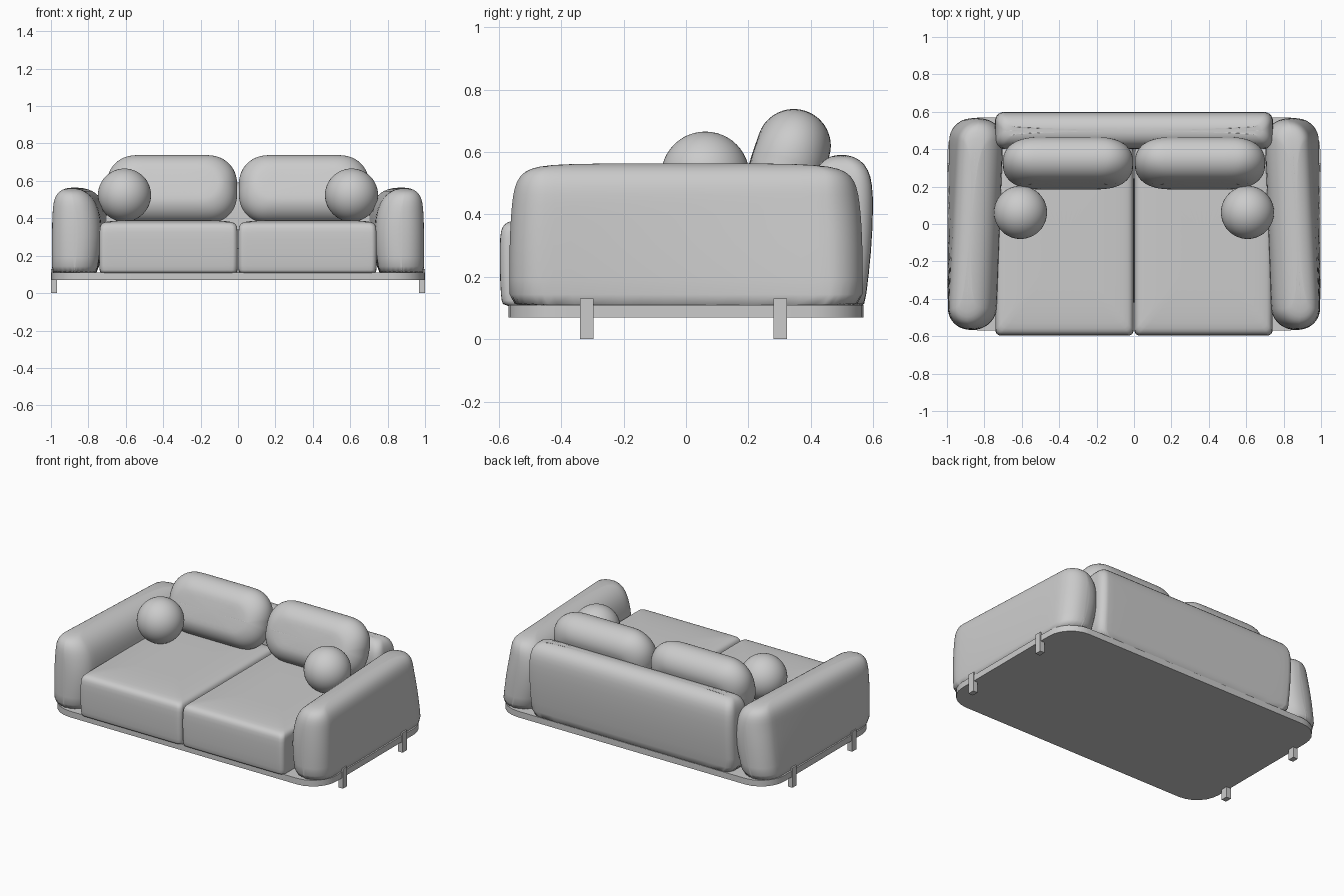
import bpy, bmesh
from math import sin, cos, pi, radians
from mathutils import Matrix

if "Cube" in bpy.data.objects:
    bpy.data.objects.remove(bpy.data.objects["Cube"])


def rounded_rect(x0, x1, y0, y1, r, corner=6, side=6):
    """Closed outline with evenly divided straight sides."""
    r = min(r, (x1 - x0) / 2.02, (y1 - y0) / 2.02)
    arcs = []
    for cx, cy, a in ((x1 - r, y1 - r, 0), (x0 + r, y1 - r, 90),
                      (x0 + r, y0 + r, 180), (x1 - r, y0 + r, 270)):
        arcs.append([(cx + r * cos(radians(a + 90 * i / corner)),
                      cy + r * sin(radians(a + 90 * i / corner))) for i in range(corner + 1)])
    pts = []
    for k in range(4):
        pts += arcs[k]
        (ax, ay), (bx, by) = arcs[k][-1], arcs[(k + 1) % 4][0]
        pts += [(ax + (bx - ax) * i / side, ay + (by - ay) * i / side) for i in range(1, side)]
    return pts


def loft(name, rings, mirror=False, levels=1, warp=None, matrix=None):
    """Skin rings of (height, x0, x1, y0, y1, corner radius)."""
    bm = bmesh.new()
    loops = []
    for z, *rect in rings:
        pts = [(x, y, z) for x, y in rounded_rect(*rect)]
        loops.append([bm.verts.new(warp(*p) if warp else p) for p in pts])
    n = len(loops[0])
    for a, b in zip(loops, loops[1:]):
        for i in range(n):
            bm.faces.new((a[i], a[(i + 1) % n], b[(i + 1) % n], b[i]))
    bm.faces.new(loops[0][::-1])
    bm.faces.new(loops[-1])
    if matrix:
        bm.transform(matrix)
    bmesh.ops.recalc_face_normals(bm, faces=bm.faces)
    return finish(name, bm, mirror, levels)


def finish(name, bm, mirror=False, levels=0):
    me = bpy.data.meshes.new(name)
    bm.to_mesh(me)
    bm.free()
    ob = bpy.data.objects.new(name, me)
    bpy.context.collection.objects.link(ob)
    bpy.context.view_layer.objects.active = ob
    bpy.ops.object.select_all(action='DESELECT')
    ob.select_set(True)
    bpy.ops.object.shade_smooth_by_angle(angle=radians(50))
    if levels:
        sub = ob.modifiers.new("Soften", 'SUBSURF')
        sub.levels = sub.render_levels = levels
    if mirror:
        ob.modifiers.new("Mirror", 'MIRROR').use_mirror_merge = False
    return ob


# Flat plinth
loft("base", [(z, -.996, .996, -.57, .57, .17) for z in (.07, .11)], levels=0)

# Arms: plump, rounded over the top, leaning inwards towards the back
def arm_lean(x, y, z):
    return (x - .05 * (y + .57) * min(1, max(0, (z - .1) / .35)), y, z)


loft("arm", [
    (.09, .76, .993, -.562, .562, .12),
    (.13, .75, .996, -.566, .566, .12),
    (.25, .735, 1.0, -.567, .567, .12),
    (.36, .735, 1.0, -.564, .564, .12),
    (.44, .75, .999, -.558, .557, .12),
    (.49, .77, .994, -.550, .548, .11),
    (.525, .798, .98, -.533, .53, .09),
    (.548, .83, .958, -.502, .495, .06),
    (.560, .865, .93, -.44, .42, .03),
    (.564, .89, .91, -.30, .28, .01)], mirror=True, warp=arm_lean)

# Backrest
loft("backrest", [
    (.09, -.735, .735, .40, .570, .05),
    (.13, -.74, .74, .40, .577, .05),
    (.28, -.743, .743, .40, .595, .05),
    (.42, -.745, .745, .40, .601, .05),
    (.50, -.742, .742, .403, .598, .05),
    (.545, -.732, .732, .416, .585, .045),
    (.575, -.713, .713, .440, .560, .04),
    (.588, -.685, .685, .468, .530, .03),
    (.591, -.65, .65, .49, .51, .01)])

# Seat cushions
loft("seat_cushion", [
    (.10, .012, .73, -.578, .41, .03),
    (.112, .005, .738, -.588, .42, .03),
    (.13, .002, .741, -.594, .42, .03),
    (.24, .001, .742, -.598, .42, .03),
    (.335, .002, .741, -.597, .42, .03),
    (.36, .006, .737, -.590, .41, .03),
    (.376, .018, .725, -.575, .40, .03),
    (.384, .045, .70, -.545, .37, .03),
    (.391, .15, .60, -.42, .26, .03),
    (.392, .25, .50, -.3, .1, .03)], mirror=True)

# Back cushions: fully rounded section, tilted backwards
R, W, H = .12, .35, .188
rings = []
for i in range(13):
    a = -pi / 2 + pi * (i + .25) / 12.5
    d = R * (1 - cos(a))
    rings.append((R * sin(a), -W + d, W - d, -H + d, H - d, .15 - .55 * d))
tilt = (Matrix.Translation((.353, .325, .555)) @ Matrix.Rotation(radians(-18), 4, 'X')
        @ Matrix.Rotation(radians(90), 4, 'X'))
loft("back_cushion", rings, mirror=True, matrix=tilt)

# Ball pillows
bm = bmesh.new()
bmesh.ops.create_uvsphere(bm, u_segments=48, v_segments=24, radius=.142,
                          matrix=Matrix.Translation((.607, .062, .524)))
finish("ball_pillow", bm, mirror=True)

# Strap legs on the outer sides
for name, y in (("front_leg", -.318), ("rear_leg", .302)):
    bm = bmesh.new()
    bmesh.ops.create_cube(bm, size=1, matrix=Matrix.Translation((.984, y, .065))
                          @ Matrix.Diagonal((.034, .044, .13, 1)))
    finish(name, bm, mirror=True)
